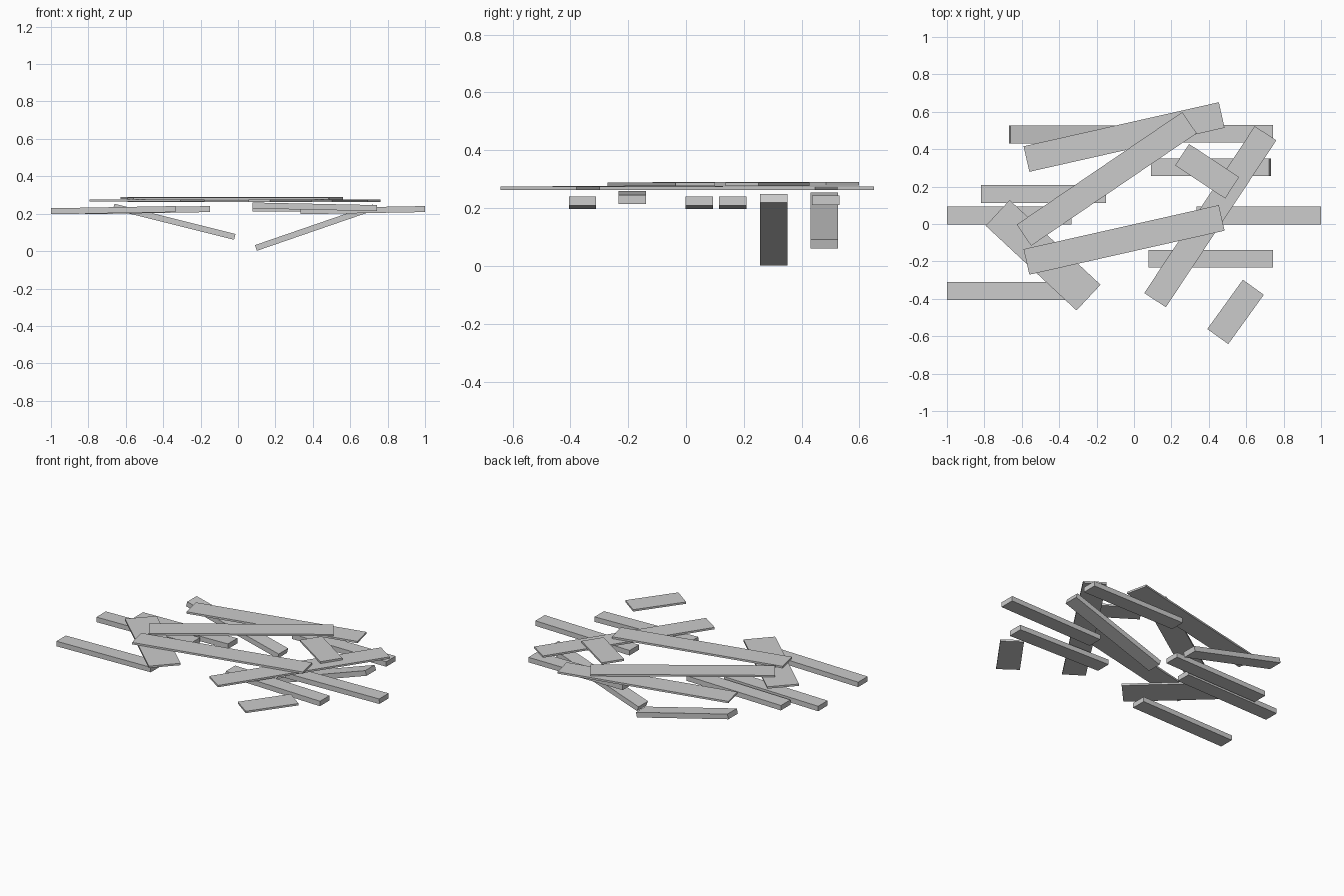
import bpy
from math import radians

if "Cube" in bpy.data.objects:
    bpy.data.objects.remove(bpy.data.objects["Cube"])


def board(name, loc, size, yaw=0.0, tilt=0.0):
    """Box board: yaw turns it seen from above, tilt raises its +x end (degrees)."""
    bpy.ops.mesh.primitive_cube_add(size=1, location=loc,
                                    rotation=(0, radians(-tilt), radians(yaw)))
    ob = bpy.context.object
    ob.name = name
    ob.scale = size
    bpy.ops.object.transform_apply(location=False, rotation=False, scale=True)
    return ob


# Thick support boards, all the same size and running along x
SUPPORT = (0.667, 0.095, 0.032)
supports = [  # x, y, z, tilt
    (-0.667, -0.358, 0.219, 1.0),
    (-0.667, 0.046, 0.219, 1.0),
    (-0.484, 0.161, 0.219, 1.0),
    (0.667, 0.046, 0.219, 1.0),
    (0.410, -0.186, 0.237, -1.2),
    (0.410, 0.483, 0.227, 0.0),
]
for i, (x, y, z, tilt) in enumerate(supports):
    board(f"support_board_{i + 1}", (x, y, z), SUPPORT, tilt=tilt)

# Two fallen support boards with one end dropped down
board("fallen_board_left", (-0.341, 0.478, 0.157), SUPPORT, tilt=-14)
board("fallen_board_right", (0.411, 0.303, 0.1255), SUPPORT, tilt=19)

# Thin planks scattered flat on top
THIN = 0.012
planks = [  # name, x, y, z, length, width, yaw
    ("long_plank_back", -0.053, 0.465, 0.268, 1.07, 0.14, 12.7),
    ("long_plank_middle", -0.146, 0.241, 0.284, 1.07, 0.137, 34.2),
    ("long_plank_front", -0.053, -0.085, 0.282, 1.07, 0.14, 12.7),
    ("long_plank_right", 0.408, 0.039, 0.269, 1.07, 0.138, 56.5),
    ("wide_plank_left", -0.486, -0.167, 0.271, 0.664, 0.188, -47 + 4),
    ("short_plank_back", 0.391, 0.282, 0.283, 0.321, 0.137, -33.4),
    ("short_plank_front", 0.543, -0.470, 0.268, 0.325, 0.138, 54.2),
]
for name, x, y, z, length, width, yaw in planks:
    board(name, (x, y, z), (length, width, THIN), yaw=yaw)
